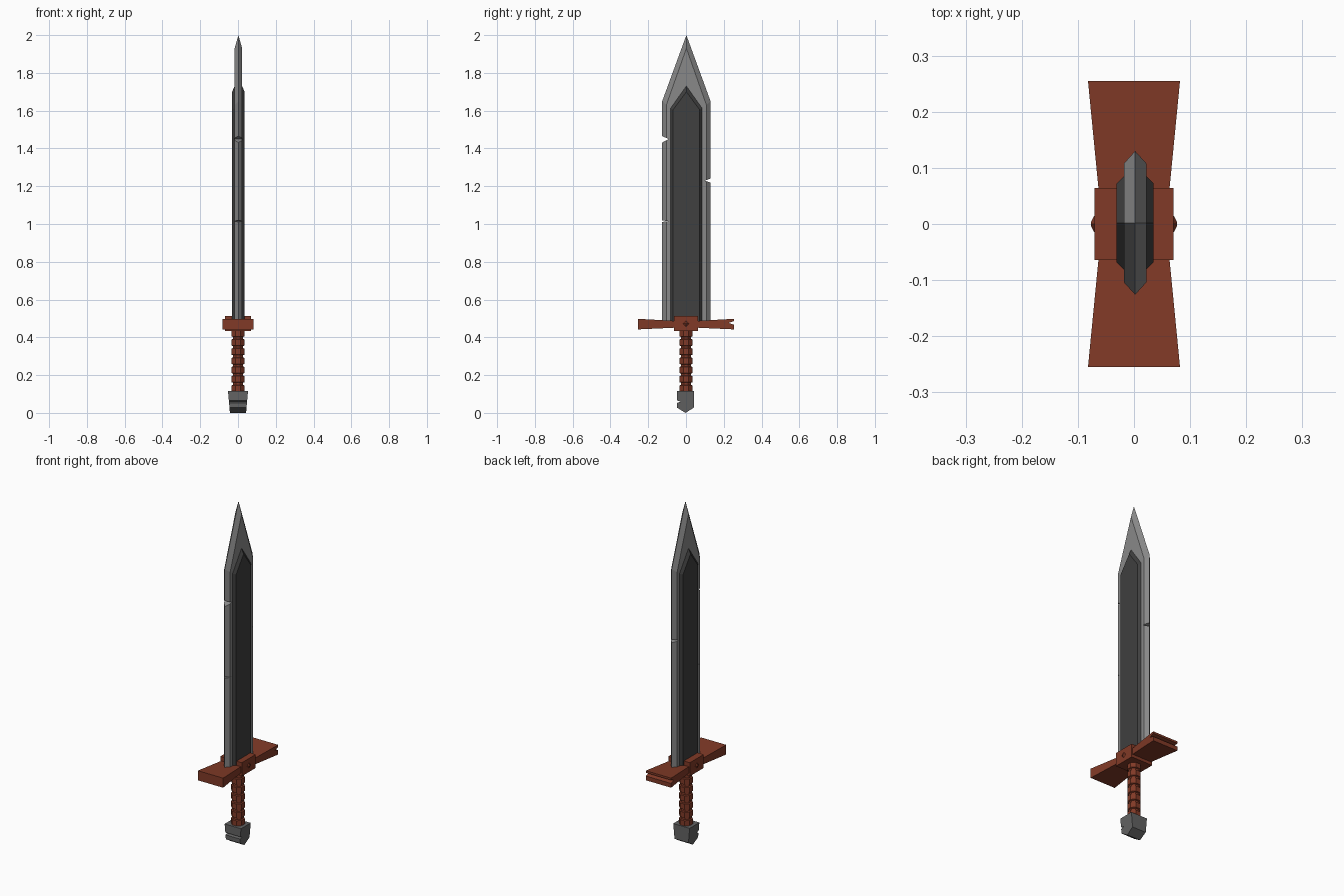
import bpy, bmesh, math

if "Cube" in bpy.data.objects:
    bpy.data.objects.remove(bpy.data.objects["Cube"])


def material(name, color):
    m = bpy.data.materials.new(name)
    m.diffuse_color = (*color, 1)
    m.use_nodes = True
    m.node_tree.nodes["Principled BSDF"].inputs["Base Color"].default_value = m.diffuse_color
    return m


STEEL = material("blade steel", (0.25, 0.25, 0.25))
DARK = material("dark core", (0.05, 0.05, 0.05))
IRON = material("pommel iron", (0.125, 0.125, 0.125))
BROWN = material("red brown", (0.22, 0.042, 0.02))


def loft(name, loops, mat):
    """Skin a stack of equal-length point loops and cap both ends."""
    bm = bmesh.new()
    rows = [[bm.verts.new(p) for p in loop] for loop in loops]
    n = len(loops[0])
    for a, b in zip(rows, rows[1:]):
        for i in range(n):
            j = (i + 1) % n
            bm.faces.new((a[i], a[j], b[j], b[i]))
    bm.faces.new(rows[0])
    bm.faces.new(rows[-1])
    bmesh.ops.recalc_face_normals(bm, faces=bm.faces)
    mesh = bpy.data.meshes.new(name)
    bm.to_mesh(mesh)
    bm.free()
    mesh.materials.append(mat)
    ob = bpy.data.objects.new(name, mesh)
    bpy.context.collection.objects.link(ob)
    return ob


def notch(target, y_edge, y_deep, z_low, z_deep, z_high, mat):
    """Cut a wedge through the target along x."""
    out = y_edge + math.copysign(0.03, y_edge)
    k = (y_edge - out) / (y_edge - y_deep)
    tri = [(y_deep, z_deep),
           (out, z_low + (z_deep - z_low) * k),
           (out, z_high + (z_deep - z_high) * k)]
    cutter = loft("notch_cutter", [[(x, y, z) for y, z in tri] for x in (-0.2, 0.2)], mat)
    cutter.hide_render = True
    cutter.hide_viewport = True
    cutter.display_type = 'WIRE'
    mod = target.modifiers.new("notch", 'BOOLEAN')
    mod.operation = 'DIFFERENCE'
    mod.solver = 'EXACT'
    mod.object = cutter


# Blade outline: straight sides and a pointed tip
def outline(x, w, shoulder, tip, base=0.46):
    cx, cy = 0.002, 0.002
    return [(cx + x, cy + y, z) for y, z in
            [(-w, base), (w, base), (w, shoulder), (0, tip), (-w, shoulder)]]


# Bevelled blade
blade = loft("blade", [outline(-0.02, 0.106, 1.63, 1.93),
                       outline(0, 0.128, 1.65, 2.0),
                       outline(0.02, 0.106, 1.63, 1.93)], STEEL)
notch(blade, -0.128, -0.092, 1.43, 1.45, 1.466, STEEL)
notch(blade, 0.128, 0.1, 1.22, 1.229, 1.24, STEEL)
notch(blade, -0.128, -0.09, 1.011, 1.015, 1.019, STEEL)

# Raised dark core on both faces
loft("blade_core", [outline(-0.033, 0.07, 1.605, 1.70),
                    outline(-0.018, 0.085, 1.615, 1.735),
                    outline(0.018, 0.085, 1.615, 1.735),
                    outline(0.033, 0.07, 1.605, 1.70)], DARK)

# Flared crossguard with a split in one end
guard = []
for y, w, lo, hi in [(-0.255, 0.082, 0.442, 0.498), (-0.06, 0.063, 0.451, 0.487),
                     (0.06, 0.063, 0.451, 0.487), (0.255, 0.082, 0.442, 0.498)]:
    guard.append([(-w, y, lo), (w, y, lo), (w, y, hi), (-w, y, hi)])
crossguard = loft("crossguard", guard, BROWN)
notch(crossguard, 0.255, 0.225, 0.467, 0.476, 0.486, BROWN)

# Centre block of the guard
loft("guard_block", [[(-0.07, -0.064, z), (0.07, -0.064, z), (0.07, 0.064, z), (-0.07, 0.064, z)]
                     for z in (0.433, 0.512)], BROWN)

# Pointed studs on both sides of the block
for side, s in (("left", -1), ("right", 1)):
    loft("guard_stud_" + side,
         [[(s * x, r, 0.472), (s * x, 0, 0.472 + r), (s * x, -r, 0.472), (s * x, 0, 0.472 - r)]
          for x, r in ((0.068, 0.02), (0.077, 0.003))], BROWN)


# Octagonal grip with wrapped bands
def ring(r, z):
    return [(r * math.cos(math.pi * (i + 0.5) / 4), r * math.sin(math.pi * (i + 0.5) / 4), z)
            for i in range(8)]


rings, count, z0, z1 = [], 7, 0.10, 0.44
step = (z1 - z0) / count
for i in range(count):
    z = z0 + i * step
    rings += [ring(0.030, z), ring(0.030, z + 0.011),
              ring(0.037, z + 0.014), ring(0.037, z + step - 0.003)]
loft("grip", rings, BROWN)

# Tapered pommel with a keel-shaped bottom
pommel = loft("pommel", [[(s * w, y - 0.003, z) for y, z, w in
                          [(-0.045, 0.115, 0.053), (0.045, 0.115, 0.053), (0.045, 0.028, 0.045),
                           (0, 0.0, 0.043), (-0.045, 0.028, 0.045)]] for s in (-1, 1)], IRON)
notch(pommel, -0.048, -0.028, 0.053, 0.059, 0.066, IRON)
